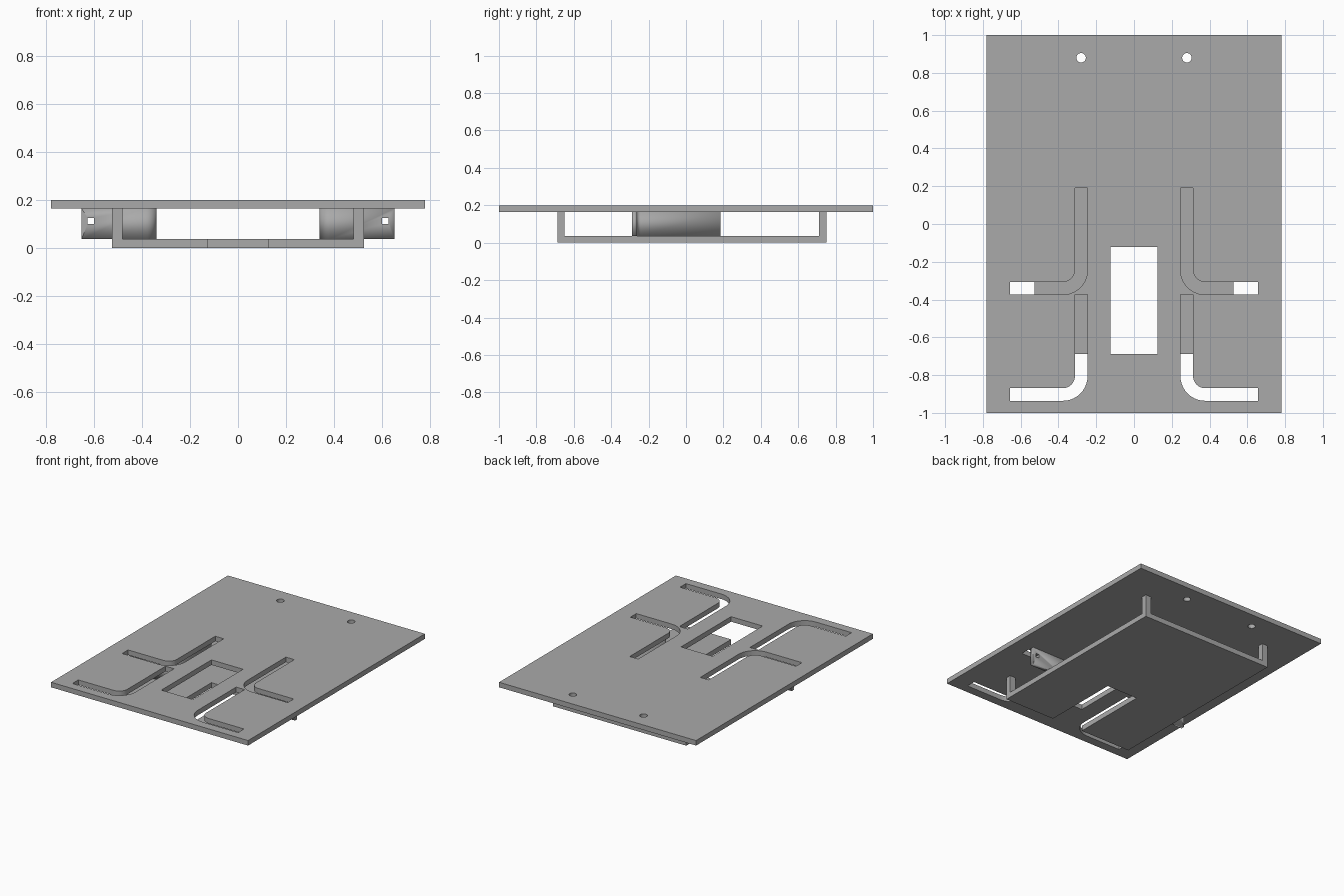
import bpy
import math

if "Cube" in bpy.data.objects:
    bpy.data.objects.remove(bpy.data.objects["Cube"])

grey = bpy.data.materials.new("grey")
grey.diffuse_color = (0.4, 0.4, 0.4, 1)
grey.use_nodes = True
grey.node_tree.nodes["Principled BSDF"].inputs["Base Color"].default_value = grey.diffuse_color


def box_outline(x0, x1, y0, y1):
    return [(x0, y0), (x1, y0), (x1, y1), (x0, y1)]


def circle(cx, cy, r, n=32):
    return [(cx + r * math.cos(2 * math.pi * i / n),
             cy + r * math.sin(2 * math.pi * i / n)) for i in range(n)]


def bent_strip(side, x, y, tip, back, t, r, n=10):
    """L-shaped strip with a rounded bend; outer corner at (x, y)."""
    angles = [math.pi * (1 + 0.5 * i / n) for i in range(n + 1)]
    cx, cy = x + r, y + r

    def arc(rad, seq):
        return [(cx + rad * math.cos(a), cy + rad * math.sin(a)) for a in seq]

    pts = [(x, back)] + arc(r, angles) + [(tip, y), (tip, y + t)]
    pts += arc(r - t, reversed(angles)) + [(x + t, back)]
    return [(side * px, py) for px, py in pts]


def extrude(name, outlines, z0, z1):
    """Filled outline (later outlines are holes) extruded from z0 to z1."""
    curve = bpy.data.curves.new(name, 'CURVE')
    curve.dimensions = '2D'
    curve.fill_mode = 'BOTH'
    curve.extrude = (z1 - z0) / 2
    for pts in outlines:
        s = curve.splines.new('POLY')
        s.points.add(len(pts) - 1)
        for p, (x, y) in zip(s.points, pts):
            p.co = (x, y, 0, 1)
        s.use_cyclic_u = True
    ob = bpy.data.objects.new(name, curve)
    bpy.context.collection.objects.link(ob)
    ob.location.z = (z0 + z1) / 2
    bpy.ops.object.select_all(action='DESELECT')
    ob.select_set(True)
    bpy.context.view_layer.objects.active = ob
    bpy.ops.object.convert(target='MESH')
    ob = bpy.context.object
    ob.name = name
    ob.data.materials.clear()
    ob.data.materials.append(grey)
    bpy.ops.object.shade_smooth_by_angle(angle=math.radians(30))
    return ob


TOP, UNDER, FLOOR = 0.2, 0.164, 0.037

# Top plate with strap slots, window and two screw holes
holes = [box_outline(-0.125, 0.125, -0.688, -0.122)]
for side in (-1, 1):
    holes.append(circle(side * 0.28, 0.88, 0.025))
    holes.append(bent_strip(side, 0.246, -0.374, 0.656, 0.19, 0.067, 0.13))
    holes.append(bent_strip(side, 0.246, -0.936, 0.656, -0.372, 0.067, 0.13))
extrude("top_plate", [box_outline(-0.78, 0.78, -1, 1)] + holes, UNDER, TOP)

# Lower tray, notched at the front under the window
extrude("lower_tray", [[(-0.527, -0.688), (-0.125, -0.688), (-0.125, -0.122),
                        (0.125, -0.122), (0.125, -0.688), (0.527, -0.688),
                        (0.527, 0.75), (-0.527, 0.75)]], 0, FLOOR)

for side, word in ((-1, "left"), (1, "right")):
    # Corner posts joining tray and top plate
    for y0, end in ((-0.688, "front"), (0.712, "rear")):
        xs = sorted((side * 0.482, side * 0.527))
        extrude(f"{end}_{word}_post",
                [box_outline(xs[0], xs[1], y0, y0 + 0.038)], FLOOR, UNDER)

    # Bent bracket with a square hole in its outer flange
    bracket = extrude(f"{word}_bracket",
                      [bent_strip(side, 0.34, -0.288, 0.653, 0.185, 0.025, 0.045)],
                      FLOOR, UNDER)
    bpy.ops.mesh.primitive_cube_add(size=1, location=(side * 0.615, -0.275, 0.113))
    cutter = bpy.context.object
    cutter.name = f"{word}_hole_cutter"
    cutter.scale = (0.026, 0.1, 0.026)
    cutter.hide_render = True
    bpy.context.view_layer.update()
    # weld the caps to the walls so the cut is solid
    weld = bracket.modifiers.new("weld", 'WELD')
    weld.merge_threshold = 0.0005
    cut = bracket.modifiers.new("hole", 'BOOLEAN')
    cut.operation = 'DIFFERENCE'
    cut.solver = 'EXACT'
    cut.object = cutter
    bpy.context.view_layer.objects.active = bracket
    for m in [m.name for m in bracket.modifiers if m.type in {'WELD', 'BOOLEAN'}]:
        bpy.ops.object.modifier_apply(modifier=m)
    bpy.data.objects.remove(cutter)
